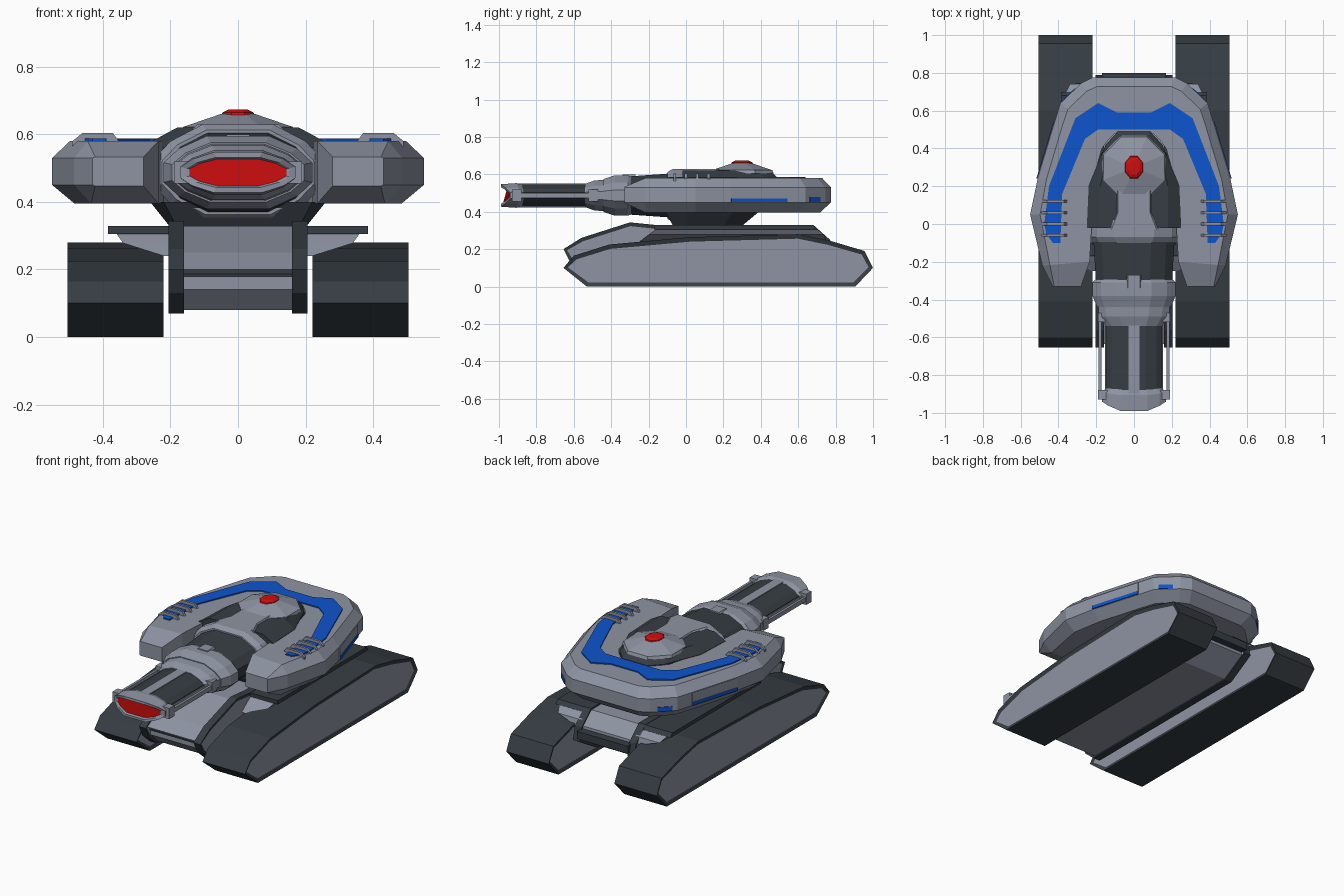
import bpy, bmesh, math
from mathutils import Vector

if "Cube" in bpy.data.objects:
    bpy.data.objects.remove(bpy.data.objects["Cube"])


def material(name, rgb):
    m = bpy.data.materials.new(name)
    m.diffuse_color = (*rgb, 1)
    m.use_nodes = True
    m.node_tree.nodes["Principled BSDF"].inputs["Base Color"].default_value = m.diffuse_color
    return m


GREY = material("armour grey", (0.27, 0.295, 0.365))
DARK = material("dark steel", (0.037, 0.047, 0.056))
BLUE = material("stripe blue", (0.004, 0.09, 0.62))
RED = material("signal red", (0.62, 0.004, 0.004))


def finish(bm, name, mats):
    bmesh.ops.recalc_face_normals(bm, faces=bm.faces)
    me = bpy.data.meshes.new(name)
    bm.to_mesh(me)
    bm.free()
    for m in mats:
        me.materials.append(m)
    ob = bpy.data.objects.new(name, me)
    bpy.context.collection.objects.link(ob)
    return ob


def loft(name, sections, *mats, last_cap=0):
    """Skin a list of closed sections and cap both ends."""
    bm = bmesh.new()
    rings = [[bm.verts.new(p) for p in s] for s in sections]
    n = len(rings[0])
    for a, b in zip(rings, rings[1:]):
        for i in range(n):
            j = (i + 1) % n
            bm.faces.new((a[i], a[j], b[j], b[i]))
    bm.faces.new(rings[0])
    bm.faces.new(rings[-1]).material_index = last_cap
    return finish(bm, name, mats)


def box(name, x, y, z, mat):
    return loft(name, [[(x[0], y[0], h), (x[1], y[0], h), (x[1], y[1], h), (x[0], y[1], h)] for h in z], mat)


def slab(name, profile, x0, x1, border, depth):
    """Side profile extruded along x, with a recessed grey panel on both sides."""
    bm = bmesh.new()
    a = [bm.verts.new((x0, y, z)) for y, z in profile]
    b = [bm.verts.new((x1, y, z)) for y, z in profile]
    n = len(a)
    for i in range(n):
        j = (i + 1) % n
        bm.faces.new((a[i], a[j], b[j], b[i]))
    sides = [bm.faces.new(a), bm.faces.new(b)]
    bmesh.ops.recalc_face_normals(bm, faces=bm.faces)
    bmesh.ops.inset_individual(bm, faces=sides, thickness=border, depth=-depth)
    for f in sides:
        f.material_index = 1
    return finish(bm, name, (DARK, GREY))


def both(half):
    """Complete a right half outline with its mirror image."""
    return half + [(-x, y) for x, y in reversed(half) if x > 1e-6]


def plan(half, z):
    return [(x, y, z) for x, y in both(half)]


def oval(w, h, y, zc=0.487, curve=0):
    """Twelve sided wide cross-section of the gun, optionally bowed in y."""
    q = [(1, 0.27), (0.8, 0.65), (0.42, 1)]
    right = [(x, -z) for x, z in reversed(q)] + q
    return [(x * w, y + curve * x * x, zc + z * h) for x, z in both(right)]


# Tracks and the side plates of the hull
TRACK = [(-0.655, 0.10), (-0.53, 0), (0.905, 0), (1.0, 0.10), (0.955, 0.19), (0.77, 0.245),
         (0.6, 0.28), (0.02, 0.264), (-0.41, 0.225), (-0.6, 0.165)]
PLATE = [(-0.655, 0.2), (-0.62, 0.13), (-0.55, 0.07), (0.62, 0.07), (0.79, 0.17), (0.77, 0.25),
         (0.68, 0.33), (-0.17, 0.33), (-0.3, 0.343), (-0.56, 0.26)]
for s, side in ((1, "right"), (-1, "left")):
    slab(side + "_track", TRACK, s * 0.22, s * 0.505, 0.024, 0.008)
    slab(side + "_hull_plate", PLATE, s * 0.16, s * 0.205, 0.02, 0.005)
    # Fenders with a grey tapered underside
    loft(side + "_fender", [[(s * 0.18, y0, z), (s * x, y0, z), (s * x, y1, z), (s * 0.18, y1, z)]
                            for x, y0, y1, z in ((0.385, -0.17, 0.68, 0.328), (0.385, -0.17, 0.7, 0.305))], DARK)
    loft(side + "_fender_support", [[(s * 0.18, y0, z), (s * x, y0, z), (s * x, y1, z), (s * 0.18, y1, z)]
                                    for x, y0, y1, z in ((0.36, -0.16, 0.7, 0.306), (0.34, -0.2, 0.74, 0.278),
                                                         (0.22, -0.25, 0.75, 0.24))], GREY)

# Central hull between the plates
HULL = [(-0.635, 0.2), (-0.6, 0.18), (-0.6, 0.14), (-0.54, 0.08), (0.61, 0.08), (0.76, 0.17),
        (0.75, 0.25), (0.67, 0.318), (-0.3, 0.328), (-0.54, 0.25)]
loft("hull_core", [[(x, y, z) for y, z in HULL] for x in (-0.165, 0.165)], GREY)
box("front_hull_slot", (-0.16, 0.16), (-0.62, -0.55), (0.177, 0.186), DARK)
box("rear_hitch", (-0.17, 0.17), (0.72, 0.8), (0.19, 0.235), DARK)

# Turret bearing
loft("turret_bearing", [plan([(0.18, -0.07), (0.2, 0.0), (0.2, 0.2), (0.12, 0.3)], 0.325),
                        plan([(0.22, -0.11), (0.26, 0.0), (0.26, 0.25), (0.16, 0.39)], 0.4)], DARK)

# Horseshoe turret armour: outer and inner point at each station
STATIONS = [(0.43, -0.33, 0.28, -0.33), (0.485, -0.22, 0.235, -0.2), (0.55, 0.05, 0.22, 0.05),
            (0.51, 0.24, 0.22, 0.22), (0.42, 0.54, 0.17, 0.40), (0.39, 0.64, 0.14, 0.44),
            (0.28, 0.745, 0.1, 0.48), (0.22, 0.775, 0.07, 0.48)]


def armour_section(st, s, tip):
    o, i = Vector(st[:2]), Vector(st[2:])
    top, low = (0.533, 0.447) if tip else (0.58, 0.395)
    rows = [(1, low), (0.2, low), (0, 0.45), (0, 0.53), (0.16, top), (1, top)]
    if tip:
        rows = [(1, low), (0.05, low), (0, 0.45), (0, 0.53), (0.05, top), (1, top)]
    pts = [(o.lerp(i, t), z) for t, z in rows]
    return [(s * p.x, p.y, z) for p, z in pts]


secs = [armour_section(st, 1, k == 0) for k, st in enumerate(STATIONS)]
secs += [armour_section(st, -1, k == 0) for k, st in reversed(list(enumerate(STATIONS)))]
loft("turret_armour", secs, GREY)

# Blue top stripe
STRIPE = [(0, 0.59), (0.09, 0.59), (0.19, 0.64), (0.31, 0.56), (0.45, 0.2), (0.475, 0.0), (0.465, -0.05),
          (0.43, -0.10), (0.39, -0.10), (0.38, 0.16), (0.26, 0.45), (0.19, 0.5), (0, 0.5)]
loft("top_stripe", [plan(STRIPE, 0.578), plan(STRIPE, 0.587)], BLUE)


def side_plate(name, a, b, z, thick, mat, s):
    """Thin plate laid on the upright outer wall between two plan points."""
    a, b = Vector(a), Vector(b)
    d = (b - a).normalized()
    n = Vector((d.y, -d.x)) * thick
    ring = [a - n, b - n, b + n, a + n]
    loft(name, [[(s * p.x, p.y, h) for p in ring] for h in z], mat)


for s, side in ((1, "right"), (-1, "left")):
    side_plate(side + "_side_panel", (0.51, 0.24), (0.42, 0.54), (0.452, 0.528), 0.004, GREY, s)
    side_plate(side + "_side_stripe", (0.51, 0.24), (0.42, 0.54), (0.452, 0.472), 0.007, BLUE, s)
    side_plate(side + "_rear_stripe", (0.37, 0.659), (0.31, 0.716), (0.452, 0.478), 0.004, BLUE, s)
    # Cooling fins across the arms
    for k in range(4):
        y = -0.06 + 0.06 * k
        loft(f"{side}_fin_{k + 1}", [[(s * 0.35, yy, 0.575), (s * 0.37, yy, 0.604), (s * 0.46, yy, 0.604),
                                     (s * 0.49, yy, 0.58), (s * 0.49, yy, 0.565)]
                                    for yy in (y - 0.007, y + 0.007)], GREY)

# Turret crown, roof cap and beacon
loft("turret_crown", [plan([(0.25, -0.02), (0.24, 0.2), (0.15, 0.42), (0.085, 0.49)], 0.56),
                      plan([(0.25, -0.02), (0.24, 0.2), (0.15, 0.42), (0.085, 0.49)], 0.582),
                      plan([(0.18, -0.02), (0.18, 0.2), (0.13, 0.38), (0.07, 0.45)], 0.62)], DARK)


def octagon(r, z, ry=None):
    return [(r * math.cos(a), 0.3 + (ry or r) * math.sin(a), z)
            for a in (math.pi / 8 + k * math.pi / 4 for k in range(8))]


loft("roof_cap", [octagon(0.182, 0.605), octagon(0.175, 0.622), octagon(0.055, 0.66)], GREY)
loft("beacon", [octagon(0.054, 0.655, 0.065), octagon(0.05, 0.664, 0.06), octagon(0.032, 0.673, 0.04)], RED)
loft("roof_spine", [plan([(0.15, -0.03), (0.1, 0.06), (0.1, 0.2)], 0.6),
                    plan([(0.12, -0.03), (0.085, 0.06), (0.085, 0.2)], 0.629)], GREY)

# Gun mantlet, neck and stepped collars
loft("mantlet", [oval(0.24, 0.138, 0.02), oval(0.25, 0.142, -0.02), oval(0.25, 0.142, -0.07),
                 oval(0.225, 0.125, -0.1)], GREY)
loft("gun_neck", [oval(0.215, 0.118, -0.08), oval(0.2, 0.1, -0.33)], DARK)
loft("rear_collar", [oval(0.2, 0.1, -0.29), oval(0.22, 0.108, -0.31), oval(0.22, 0.108, -0.38),
                     oval(0.195, 0.088, -0.44)], GREY)
loft("front_collar", [oval(0.19, 0.085, -0.42), oval(0.185, 0.08, -0.49), oval(0.15, 0.062, -0.54)], GREY)
loft("collar_ridge", [[(x, y, z) for x in (-0.045, 0.045)] + [(x * 0.7, y, z + 0.02) for x in (0.045, -0.045)]
                      for y, z in ((-0.27, 0.58), (-0.34, 0.58))], GREY)

# Barrel with spine strips and guide rods
loft("barrel", [oval(0.148, 0.058, -0.5), oval(0.148, 0.058, -0.93)], DARK)
box("barrel_spine", (-0.03, 0.03), (-0.93, -0.5), (0.424, 0.55), GREY)
for s, side in ((1, "right"), (-1, "left")):
    box(side + "_guide_rod", (s * 0.172, s * 0.187), (-0.93, -0.46), (0.474, 0.5), GREY)
    for y in (-0.93, -0.52):
        box(f"{side}_rod_clip_{'front' if y < -0.6 else 'rear'}", (s * 0.14, s * 0.19), (y, y + 0.05),
            (0.455, 0.52), GREY)
    box(side + "_barrel_rail", (s * 0.13, s * 0.153), (-0.9, -0.5), (0.476, 0.498), GREY)

# Muzzle with a bowed red lens
loft("muzzle", [oval(0.15, 0.055, -0.87), oval(0.17, 0.066, -0.91, curve=0.02),
                oval(0.17, 0.06, -1.0, curve=0.06), oval(0.152, 0.045, -1.0, curve=0.055),
                oval(0.143, 0.04, -0.985, curve=0.04)], GREY, RED, last_cap=1)
